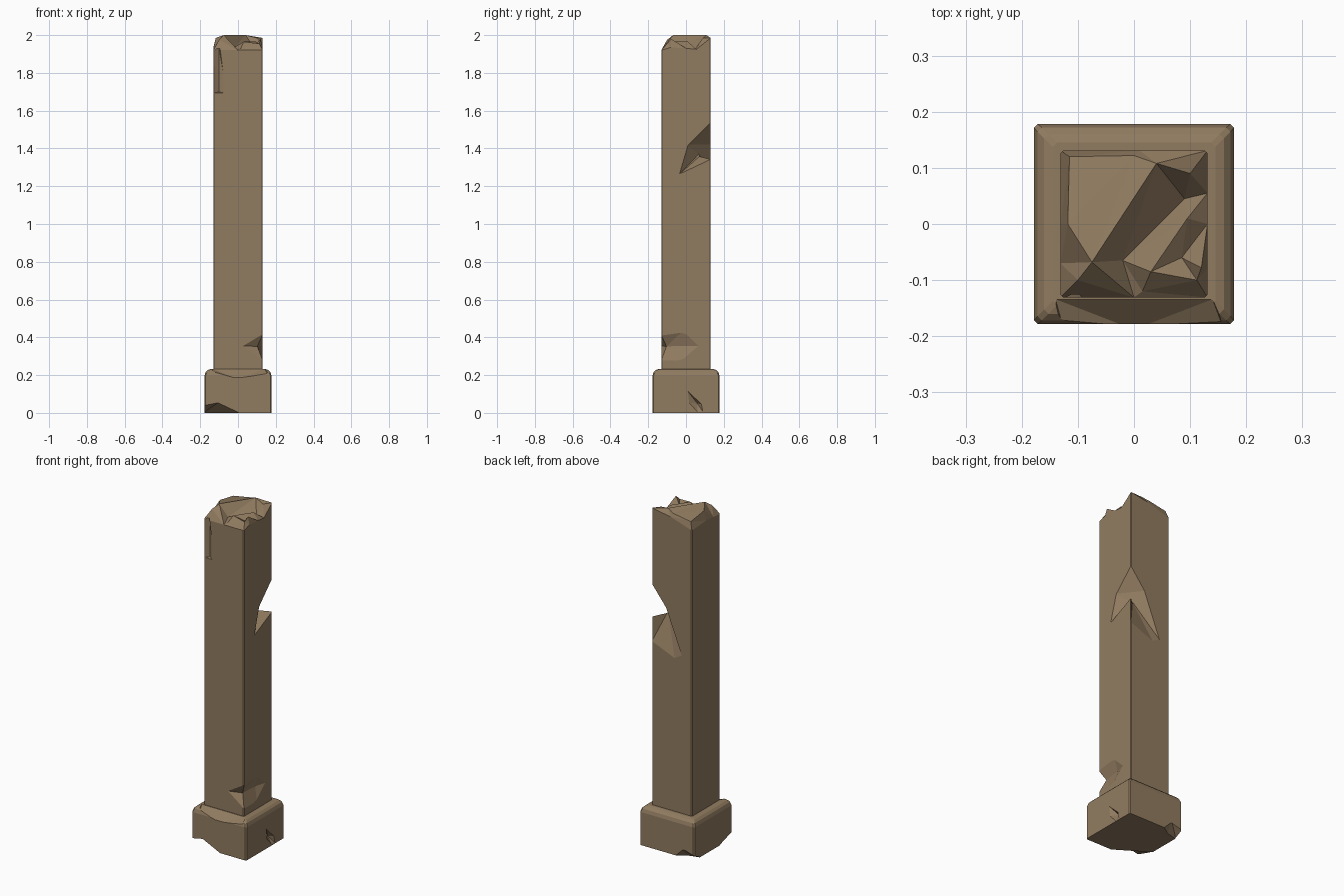
import bpy, bmesh
from mathutils import Vector
from mathutils.geometry import delaunay_2d_cdt

if "Cube" in bpy.data.objects:
    bpy.data.objects.remove(bpy.data.objects["Cube"])

stone = bpy.data.materials.new("weathered tan stone")
stone.diffuse_color = (0.285, 0.2, 0.118, 1)
stone.use_nodes = True
stone.node_tree.nodes["Principled BSDF"].inputs["Base Color"].default_value = stone.diffuse_color


def make(name, bm):
    bmesh.ops.recalc_face_normals(bm, faces=bm.faces)
    me = bpy.data.meshes.new(name)
    bm.to_mesh(me)
    bm.free()
    ob = bpy.data.objects.new(name, me)
    bpy.context.collection.objects.link(ob)
    me.materials.append(stone)
    return ob


def chip(target, half, points):
    """Cut the convex hull of points; points on the outer faces are pushed outward."""
    bm = bmesh.new()
    for x, y, z in points:
        p = [x, y]
        for i in (0, 1):
            if abs(p[i]) >= half - 1e-4:
                p[i] += 0.01 if p[i] > 0 else -0.01
        bm.verts.new((p[0], p[1], z))
    res = bmesh.ops.convex_hull(bm, input=bm.verts)
    loose = [v for v in bm.verts if not v.link_faces]
    bmesh.ops.delete(bm, geom=loose, context='VERTS')
    cutter = make("chip_cutter", bm)
    cutter.hide_render = True
    mod = target.modifiers.new("chip", 'BOOLEAN')
    mod.operation = 'DIFFERENCE'
    mod.solver = 'EXACT'
    mod.object = cutter
    bpy.context.view_layer.objects.active = target
    bpy.ops.object.modifier_apply(modifier=mod.name)
    bpy.data.objects.remove(cutter)


# plinth: lofted square rings with slightly cut corners and a rounded top edge
def ring(bm, h, z, c):
    pts = [(h, -h + c), (h, h - c), (h - c, h), (-h + c, h),
           (-h, h - c), (-h, -h + c), (-h + c, -h), (h - c, -h)]
    return [bm.verts.new((x, y, z)) for x, y in pts]


bm = bmesh.new()
rings = [ring(bm, *r) for r in ((.178, 0, .006), (.178, .195, .006),
                                (.172, .215, .008), (.16, .227, .008), (.145, .232, .008))]
for a, b in zip(rings, rings[1:]):
    for i in range(8):
        j = (i + 1) % 8
        bm.faces.new((a[i], a[j], b[j], b[i]))
bm.faces.new(rings[0])
bm.faces.new(rings[-1])
base = make("plinth", bm)

# plinth chips: worn front top edge, right face, front left and back left bottom
chip(base, .178, [(-.125, -.178, .21), (0, -.178, .178), (.16, -.178, .2),
                  (.14, -.134, .233), (-.14, -.134, .233),
                  (-.15, -.178, .26), (.17, -.178, .26)])
chip(base, .178, [(.178, -.01, .14), (.178, 0, .055), (.178, .09, .045),
                  (.152, .06, .05), (.178, .1, -.01), (.178, .06, -.01)])
chip(base, .178, [(-.178, -.178, .04), (-.1, -.178, .058), (.03, -.178, -.003),
                  (-.178, -.05, -.003), (-.09, -.145, -.003), (-.178, -.178, -.01)])
chip(base, .178, [(-.178, .178, .03), (-.1, .178, .055), (-.04, .178, -.003),
                  (-.178, .12, -.003), (-.11, .14, -.003), (-.178, .178, -.01)])

# shaft: broken top as a triangulated surface, outline dropped straight down
H = .131
rim = [(-H, -H, 1.92), (.0, -H, 1.92), (H, -H, 1.92), (H, -.08, 1.935), (H, 0, 1.93),
       (H, .055, 1.925), (H, H, 1.985), (.01, H, 1.965), (-H, H, 1.92),
       (-H, 0, 1.93), (-H, -.07, 1.925)]
inner = [(-.118, 0, 1.985), (-.115, .12, 1.965), (.0, .122, 1.985), (.04, .108, 2.0),
         (.1, .09, 1.985), (-.1, -.1, 1.975), (-.075, -.068, 2.0), (-.02, -.065, 1.935),
         (.09, .045, 1.925), (.095, .01, 1.965), (.085, -.06, 1.94), (.015, -.12, 1.93),
         (.03, -.085, 1.965), (.112, -.1, 1.955), (.12, -.078, 1.98)]
pts = rim + inner
n = len(rim)
res = delaunay_2d_cdt([Vector(p[:2]) for p in pts],
                      [(i, (i + 1) % n) for i in range(n)] + [(n + 3, n + 6), (n + 8, n + 7)],
                      [], 0, 1e-5)
bm = bmesh.new()
vs = []
for co, orig in zip(res[0], res[3]):
    vs.append(bm.verts.new((co.x, co.y, pts[orig[0]][2] if orig else 1.95)))
for f in res[2]:
    bm.faces.new([vs[i] for i in f])
border = [e for e in bm.edges if e.is_boundary]
low = {}
for e in border:
    for v in e.verts:
        if v not in low:
            low[v] = bm.verts.new((v.co.x, v.co.y, .2))
for e in border:
    a, b = e.verts
    bm.faces.new((a, b, low[b], low[a]))
bmesh.ops.holes_fill(bm, edges=[e for e in bm.edges if e.is_boundary], sides=0)
shaft = make("broken_shaft", bm)

# shaft corners trimmed a little
for sx in (-1, 1):
    for sy in (-1, 1):
        k = .126
        chip(shaft, 9, [(sx * a, sy * b, z) for z in (.1, 2.1)
                        for a, b in ((k, .15), (.15, k), (k, H), (H, k), (.15, .15))])

# large notch on the back right corner
deep = (.068, .068, 1.37)
chip(shaft, H, [(H, H, 1.56), deep, (H, .0, 1.42), (H, -.05, 1.25), (H, 0, 1.365),
                (H, H, 1.34), (.03, H, 1.42)])
chip(shaft, H, [(H, H, 1.17), deep, (H, H, 1.5), (.03, H, 1.42),
                (-.03, H, 1.10), (-.085, H, 1.13)])
# notch above the plinth on the front right corner
deep = (.103, -.103, .352)
chip(shaft, H, [(H, -H, .44), deep, (0, -H, .355), (.115, -H, .345), (H, -H, .25)])
chip(shaft, H, [(H, -H, .43), deep, (H, 0, .45), (H, .1, .355), (H, -.02, .25),
                (H, -H, .25), (.112, .0, .355)])
# splintered front left corner near the top
chip(shaft, H, [(-H, -H, 1.69), (-.06, -H, 1.69), (-.1, -.118, 1.7),
                (-.09, -H, 1.93), (-.1, -.12, 1.93), (-H, -H, 1.93)])
